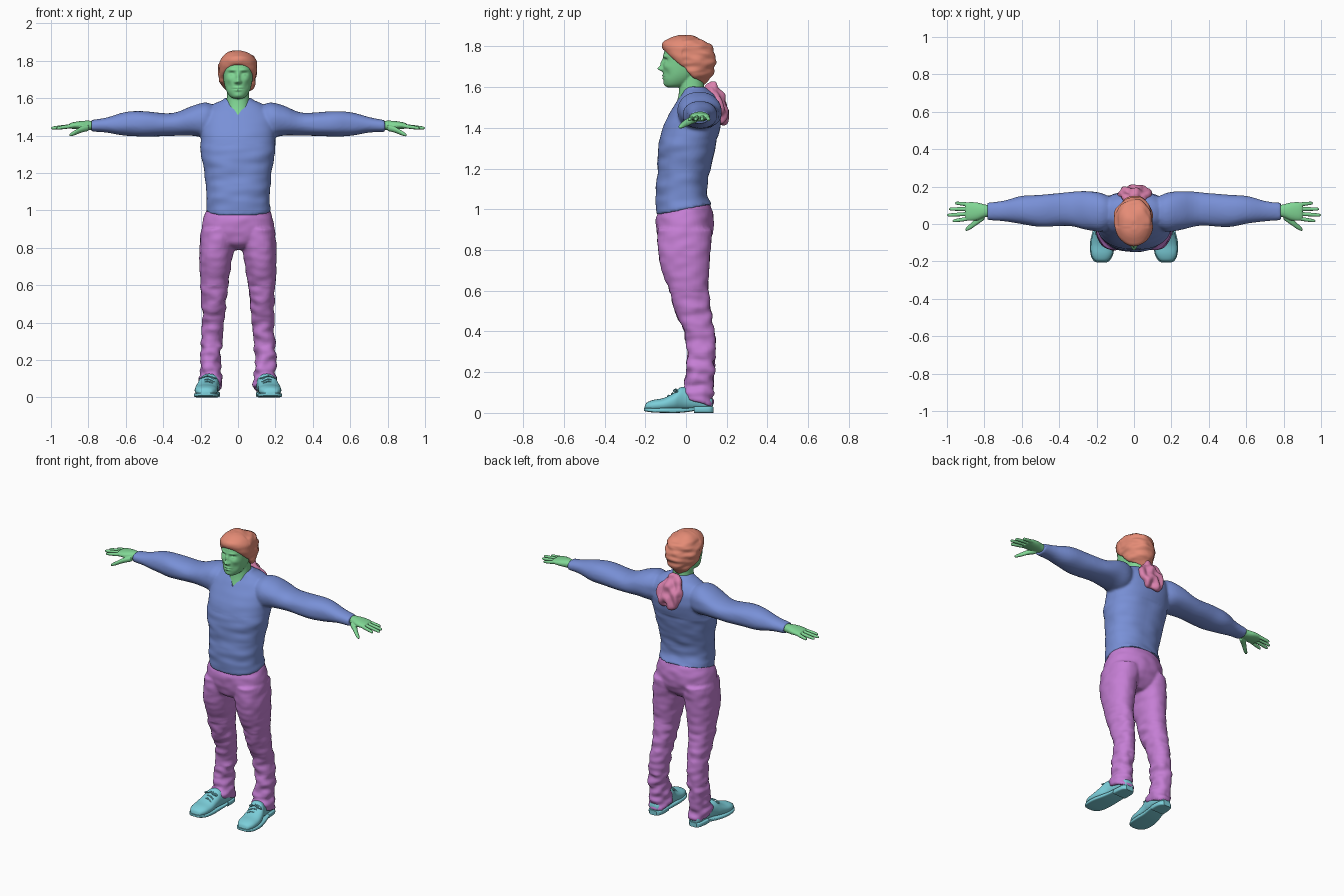
import bpy, bmesh, math
from mathutils import Vector, noise


def material(name, rgb):
    m = bpy.data.materials.new(name)
    m.diffuse_color = (*rgb, 1)
    return m


SKIN = material("skin_green", (0.22, 0.68, 0.30))
BLUE = material("sweater_blue", (0.19, 0.28, 0.68))
PURPLE = material("trouser_purple", (0.56, 0.21, 0.66))
CYAN = material("shoe_cyan", (0.20, 0.62, 0.70))
CORAL = material("cap_coral", (0.78, 0.26, 0.18))
PINK = material("bundle_pink", (0.70, 0.22, 0.42))


def spline(rows, steps):
    """Catmull-Rom interpolation through section rows."""
    rows = [tuple(r) + (0,) * (6 - len(r)) for r in rows]
    pad = [rows[0]] + rows + [rows[-1]]
    out = []
    for i in range(len(rows) - 1):
        a, b, c, d = pad[i:i + 4]
        for s in range(steps):
            t = s / steps
            out.append([0.5 * (2 * q + (r - p) * t + (2 * p - 5 * q + 4 * r - w) * t * t
                               + (3 * q - p - 3 * r + w) * t ** 3)
                        for p, q, r, w in zip(a, b, c, d)])
    return out + [rows[-1]]


def loft(bm, rows, axis="z", n=32, steps=4, p=2.2, mirror=False):
    """Skin superellipse sections; a row is (position, a0, a1, b0, b1, tilt)."""
    for sx in ((1, -1) if mirror else (1,)):
        rings = []
        for t, a0, a1, b0, b1, tilt in spline(rows, steps):
            ring = []
            for k in range(n):
                c, s = math.cos(2 * math.pi * k / n), math.sin(2 * math.pi * k / n)
                a = (a0 + a1) / 2 + (a1 - a0) / 2 * math.copysign(abs(c) ** (2 / p), c)
                b = (b0 + b1) / 2 + (b1 - b0) / 2 * math.copysign(abs(s) ** (2 / p), s)
                u = t + tilt * b
                co = {"z": (a, b, u), "x": (u, a, b), "y": (a, u, b)}[axis]
                ring.append(bm.verts.new((co[0] * sx, co[1], co[2])))
            rings.append(ring)
        for r0, r1 in zip(rings, rings[1:]):
            for k in range(n):
                j = (k + 1) % n
                bm.faces.new((r0[k], r0[j], r1[j], r1[k]))
        bm.faces.new(rings[0])
        bm.faces.new(rings[-1])


def sym(*rows):
    """Rows given as (z, half width, y front, y back, tilt) centred on x = 0."""
    return [(r[0], -r[1], r[1], *r[2:]) for r in rows]


def finish(name, bm, mat, voxel=0, smooth=0, cutter=None, angle=50):
    """Turn the bmesh into an object, fusing its pieces when a voxel size is given."""
    bmesh.ops.recalc_face_normals(bm, faces=bm.faces)
    me = bpy.data.meshes.new(name)
    bm.to_mesh(me)
    bm.free()
    ob = bpy.data.objects.new(name, me)
    bpy.context.collection.objects.link(ob)
    if voxel:
        r = ob.modifiers.new("fuse", "REMESH")
        r.mode, r.voxel_size = "VOXEL", voxel
        s = ob.modifiers.new("soften", "SMOOTH")
        s.factor, s.iterations = 0.5, smooth
        if cutter:
            b = ob.modifiers.new("cut", "BOOLEAN")
            b.operation, b.solver, b.object = "DIFFERENCE", "EXACT", cutter
        dg = bpy.context.evaluated_depsgraph_get()
        done = bpy.data.meshes.new_from_object(ob.evaluated_get(dg))
        ob.modifiers.clear()
        ob.data = done
    ob.data.materials.clear()
    ob.data.materials.append(mat)
    bpy.ops.object.select_all(action="DESELECT")
    bpy.context.view_layer.objects.active = ob
    ob.select_set(True)
    bpy.ops.object.shade_smooth_by_angle(angle=math.radians(angle))
    return ob


def crumple(ob, amp, freq, where=lambda co: 1):
    """Push vertices along their normals to make cloth folds."""
    moves = [v.normal * amp * where(v.co) * noise.noise(Vector(c * f for c, f in zip(v.co, freq)))
             for v in ob.data.vertices]
    for v, m in zip(ob.data.vertices, moves):
        v.co += m


# sweater: torso and sleeves fused, V-neck cut out with a wedge
bm = bmesh.new()
front = [bm.verts.new((x, -0.3, z)) for x, z in ((0, 1.51), (0.085, 1.63), (-0.085, 1.63))]
back = [bm.verts.new((v.co.x, 0.03, v.co.z)) for v in front]
bm.faces.new(front)
bm.faces.new(back)
for i in range(3):
    bm.faces.new((front[i], front[i - 1], back[i - 1], back[i]))
wedge = finish("neck_cutter", bm, BLUE)
wedge.hide_render = True
bm = bmesh.new()
loft(bm, sym((1.0, .174, -.143, .127, .2), (1.03, .172, -.146, .113, .15), (1.10, .168, -.148, .102),
             (1.20, .18, -.139, .12), (1.30, .197, -.138, .145), (1.40, .20, -.114, .168),
             (1.46, .20, -.087, .175), (1.52, .185, -.052, .166), (1.565, .14, -.022, .142),
             (1.59, .085, -.012, .107), (1.602, .072, -.002, .092)), n=48, p=2.3)
loft(bm, [(.10, 0, .13, 1.42, 1.55), (.17, -.04, .165, 1.39, 1.577), (.25, -.032, .176, 1.40, 1.558),
          (.35, -.01, .17, 1.40, 1.522), (.50, -.016, .156, 1.395, 1.531), (.60, 0, .15, 1.40, 1.526),
          (.70, .015, .124, 1.416, 1.498), (.785, .02, .114, 1.42, 1.484)], "x", mirror=True)
sweater = finish("sweater", bm, BLUE, 0.008, 6, wedge)
bpy.data.objects.remove(wedge)
crumple(sweater, 0.006, (9, 9, 22), lambda c: 1 if c.z < 1.35 else 0.4)

# trousers: pelvis and two legs fused, with folds gathering at the ankles
bm = bmesh.new()
loft(bm, sym((.79, .06, -.06, .06), (.82, .15, -.12, .10), (.88, .19, -.143, .13),
             (.95, .189, -.148, .136), (1.0, .17, -.138, .12, .15), (1.03, .155, -.13, .10, .15)), n=48)
loft(bm, [(.90, .01, .196, -.14, .13), (.80, .022, .206, -.138, .121), (.70, .038, .206, -.119, .114),
          (.60, .052, .201, -.081, .109), (.50, .065, .193, -.055, .121), (.40, .075, .191, -.011, .141),
          (.30, .085, .196, .006, .146), (.20, .092, .20, .002, .138), (.10, .085, .206, -.022, .131),
          (.065, .084, .206, -.03, .133, -.25)], "z", mirror=True)
trousers = finish("trousers", bm, PURPLE, 0.008, 4)
crumple(trousers, 0.016, (14, 14, 26), lambda c: 1 if c.z < .28 else (.6 if c.z < .6 else .3))

# head and neck, then facial relief as (x, z, width, height, push in y)
bm = bmesh.new()
loft(bm, sym((1.598, .022, -.09, -.04), (1.608, .042, -.103, 0), (1.63, .058, -.109, .03),
             (1.66, .070, -.112, .06), (1.70, .078, -.113, .09), (1.74, .082, -.111, .10),
             (1.78, .083, -.105, .11), (1.82, .062, -.07, .09)), n=48, p=2.25)
loft(bm, sym((1.45, .075, -.07, .11), (1.51, .07, -.05, .10), (1.56, .064, -.037, .095),
             (1.61, .06, -.032, .088), (1.68, .06, -.03, .085)))
head = finish("head_and_neck", bm, SKIN, 0.004, 6)
RELIEF = [(0, 1.69, .013, .012, -.024), (0, 1.715, .010, .022, -.013), (0, 1.656, .02, .005, -.008),
          (0, 1.643, .016, .005, -.008), (0, 1.6495, .024, .0025, .005), (0, 1.615, .018, .012, -.004)]
for s in (-1, 1):
    RELIEF += [(.013 * s, 1.686, .007, .007, -.008), (.033 * s, 1.731, .017, .011, .013),
               (.033 * s, 1.727, .010, .006, -.007), (.032 * s, 1.75, .022, .007, -.006),
               (.05 * s, 1.70, .018, .015, -.005), (.048 * s, 1.665, .014, .02, .005)]
for v in head.data.vertices:
    if v.co.y < -0.035 and v.co.z > 1.59:
        x, z = v.co.x, v.co.z
        fade = min(1, (-0.035 - v.co.y) / 0.03)
        v.co.y += fade * sum(d * math.exp(-((x - a) / w) ** 2 - ((z - b) / h) ** 2)
                             for a, b, w, h, d in RELIEF)

# knitted cap with a slanted rim
bm = bmesh.new()
loft(bm, sym((1.685, .088, -.113, .085, -.87), (1.72, .101, -.118, .118, -.7), (1.755, .106, -.113, .138, -.6),
             (1.79, .103, -.102, .143, -.4), (1.822, .088, -.082, .132, -.22), (1.842, .06, -.057, .09, -.12),
             (1.854, .015, -.03, .02, -.05)), n=56, steps=6, p=2.05)
cap = finish("knitted_cap", bm, CORAL, 0.006, 3)
crumple(cap, 0.012, (14, 14, 34), lambda c: 1 if c.y > -.02 else .3)

# lumpy bundle hanging behind the neck
bm = bmesh.new()
loft(bm, sym((1.42, .02, .165, .185), (1.435, .052, .14, .20), (1.47, .08, .12, .207), (1.52, .084, .11, .196),
             (1.57, .062, .105, .18), (1.605, .042, .105, .16), (1.622, .015, .125, .145)))
bundle = finish("back_bundle", bm, PINK, 0.006, 3)
crumple(bundle, 0.022, (26, 20, 16))

# hands: palm, four fingers and a thumb
bm = bmesh.new()
loft(bm, [(.76, .042, .098, 1.43, 1.476), (.80, .035, .105, 1.43, 1.48), (.84, .02, .115, 1.432, 1.478),
          (.88, .017, .117, 1.436, 1.472), (.90, .022, .112, 1.438, 1.466)], "x", mirror=True)
for base, tip, end in ((.030, .016, .970), (.055, .047, 1.0), (.080, .080, .99), (.104, .112, .957)):
    rows = []
    for f, r in ((0, .0105), (.4, .0105), (.75, .0095), (.93, .008), (1, .003)):
        y, z = base + (tip - base) * f, 1.453 - .013 * f
        rows.append((.875 + (end - .875) * f, y - r, y + r, z - r, z + r))
    loft(bm, rows, "x", n=14, mirror=True)
loft(bm, [(.80, .022, .06, 1.425, 1.46), (.84, -.005, .035, 1.415, 1.447), (.87, -.026, .006, 1.403, 1.43),
          (.893, -.037, -.014, 1.396, 1.415), (.902, -.036, -.026, 1.398, 1.406)], "x", n=18, mirror=True)
finish("hands", bm, SKIN, 0.003, 4)

# shoe uppers and flat soles with raised arch
bm = bmesh.new()
loft(bm, [(-.203, .155, .19, .014, .03), (-.193, .135, .212, .01, .05), (-.16, .115, .229, .008, .064),
          (-.11, .108, .231, .008, .073), (-.06, .108, .222, .01, .097), (-.03, .105, .21, .01, .124),
          (0, .10, .20, .012, .125), (.06, .098, .19, .012, .11), (.11, .105, .185, .012, .09),
          (.13, .118, .172, .018, .07)], "y", mirror=True, p=2.3)
finish("shoe_uppers", bm, CYAN)
bm = bmesh.new()
loft(bm, [(-.207, .155, .19, .01, .024), (-.197, .131, .216, .007, .024), (-.16, .111, .233, .002, .024),
          (-.10, .104, .235, 0, .024), (-.04, .104, .222, 0, .024), (.02, .10, .205, .006, .026),
          (.045, .099, .20, .012, .03)], "y", mirror=True, p=5)
loft(bm, [(.04, .097, .198, 0, .032), (.09, .097, .194, 0, .032), (.12, .105, .187, 0, .032),
          (.134, .12, .172, 0, .03)], "y", mirror=True, p=5)
finish("shoe_soles", bm, CYAN, angle=35)

# laces: three bands over each instep and a two-loop bow
cu = bpy.data.curves.new("shoe_laces", "CURVE")
cu.dimensions, cu.bevel_depth, cu.bevel_resolution = "3D", 0.0035, 2
for s in (-1, 1):
    paths = [[(.163 + .034 * k / 3, y + .008 * k / 3, z - .016 * (k / 3) ** 2) for k in range(-3, 4)]
             for y, z in ((-.085, .086), (-.065, .098), (-.045, .114))]
    for side in (-1, 1):
        paths.append([(.162 + side * (.022 - .022 * math.cos(a)), -.05 - .010 * math.sin(a),
                       .116 - .014 * (1 - math.cos(a)) / 2) for a in [k * math.pi / 5 for k in range(11)]])
    for path in paths:
        sp = cu.splines.new("POLY")
        sp.points.add(len(path) - 1)
        for pt, (x, y, z) in zip(sp.points, path):
            pt.co = (x * s, y, z, 1)
cu.materials.append(CYAN)
bpy.context.collection.objects.link(bpy.data.objects.new("shoe_laces", cu))
